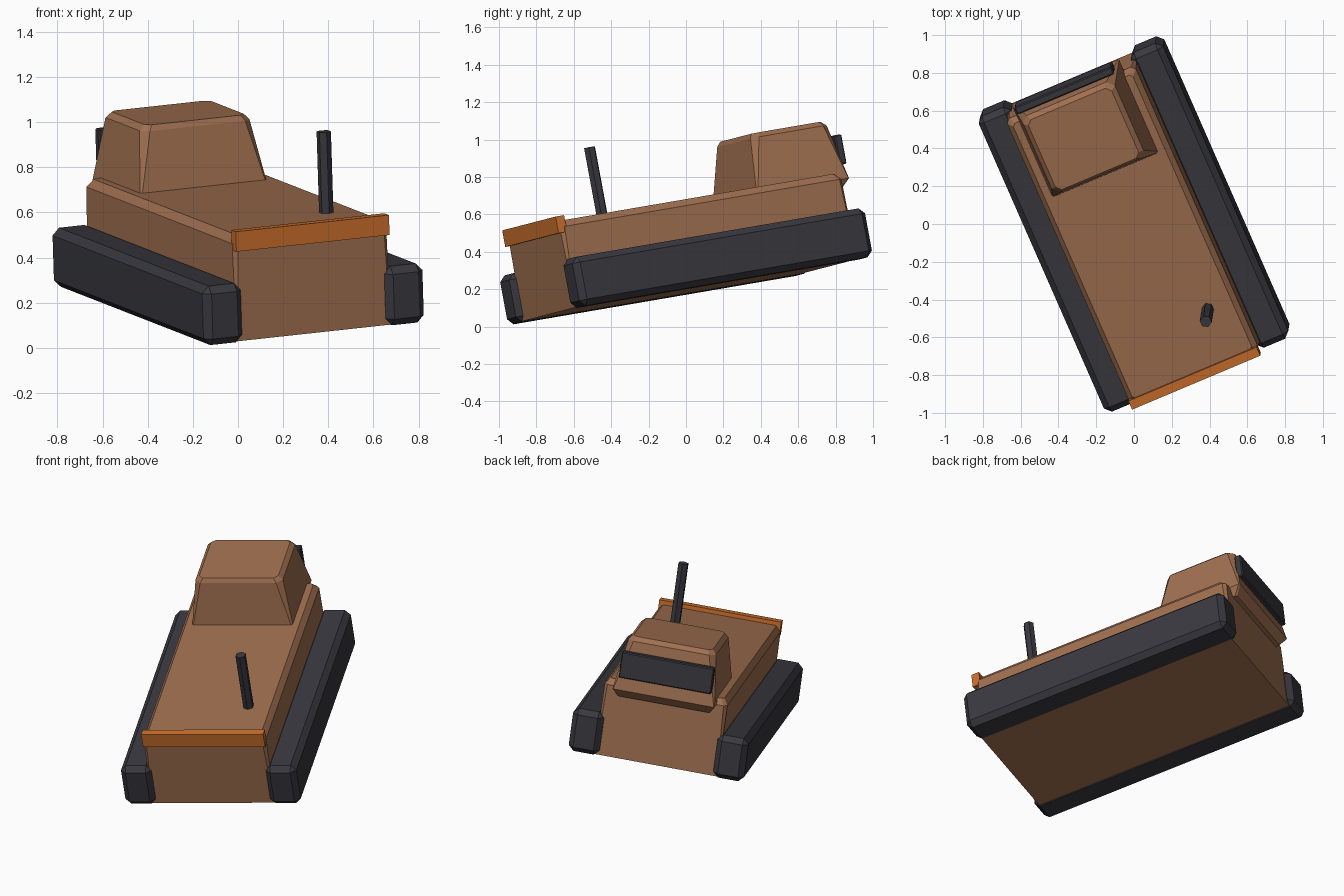
import bpy, bmesh
from mathutils import Matrix, Vector

if "Cube" in bpy.data.objects:
    bpy.data.objects.remove(bpy.data.objects["Cube"])


def material(name, rgb):
    m = bpy.data.materials.new(name)
    m.use_nodes = True
    m.diffuse_color = (*rgb, 1)
    m.node_tree.nodes["Principled BSDF"].inputs["Base Color"].default_value = (*rgb, 1)
    return m


brown = material("brown paint", (0.35, 0.16, 0.08))
dark = material("dark rubber", (0.04, 0.04, 0.05))
orange = material("orange paint", (0.6, 0.16, 0.025))

# The vehicle stands tilted: width, length (towards the rear) and up axes
side = Vector((0.917, 0.386, 0.1)).normalized()
rear = Vector((-0.397, 0.904, 0.155))
rear = (rear - side * rear.dot(side)).normalized()
up = side.cross(rear)
place = Matrix((side, rear, up)).transposed().to_4x4() @ Matrix.Translation((0.033, 0, 0))


def finish(bm, name, mat):
    bmesh.ops.recalc_face_normals(bm, faces=bm.faces)
    mesh = bpy.data.meshes.new(name)
    bm.to_mesh(mesh)
    bm.free()
    mesh.materials.append(mat)
    ob = bpy.data.objects.new(name, mesh)
    bpy.context.collection.objects.link(ob)
    ob.matrix_world = place
    return ob


def box(name, mat, lo, hi, bevel=0):
    lo, hi = Vector(lo), Vector(hi)
    bm = bmesh.new()
    bmesh.ops.create_cube(bm, size=1)
    bmesh.ops.scale(bm, vec=hi - lo, verts=bm.verts)
    bmesh.ops.translate(bm, vec=(lo + hi) / 2, verts=bm.verts)
    if bevel:
        bmesh.ops.bevel(bm, geom=bm.edges[:], offset=bevel, segments=1, affect='EDGES')
    return finish(bm, name, mat)


def loft(name, mat, rings):
    """Stack corner-cut rectangles: height, front, back, half width, corner cut."""
    bm = bmesh.new()
    loops = []
    for z, f, b, w, c in rings:
        pts = [(-w + c, f), (w - c, f), (w, f + c), (w, b - c),
               (w - c, b), (-w + c, b), (-w, b - c), (-w, f + c)]
        loops.append([bm.verts.new((x, y, z)) for x, y in pts])
    for a, b in zip(loops, loops[1:]):
        for i in range(8):
            j = (i + 1) % 8
            bm.faces.new((a[i], a[j], b[j], b[i]))
    bm.faces.new(loops[0])
    bm.faces.new(loops[-1])
    return finish(bm, name, mat)


# Body and cabin
loft("hull", brown, [(0.188, -0.785, 0.88, 0.372, 0.003),
                     (0.625, -0.785, 0.88, 0.372, 0.02),
                     (0.66, -0.76, 0.85, 0.345, 0.015)])
loft("cabin", brown, [(0.575, 0.4, 0.905, 0.28, 0.01),
                      (0.625, 0.4, 0.945, 0.31, 0.005),
                      (0.925, 0.455, 0.905, 0.265, 0.035),
                      (0.95, 0.47, 0.88, 0.24, 0.025)])

# Tracks
for name, s in (("left_track", 1), ("right_track", -1)):
    xs = sorted((s * 0.345, s * 0.532))
    box(name, dark, (xs[0], -0.815, 0.184), (xs[1], 0.915, 0.45), 0.032)

# Front bar and rear window
box("front_bar", orange, (-0.37, -0.805, 0.595), (0.37, -0.755, 0.685))
box("rear_window", dark, (-0.28, 0.918, 0.705), (0.28, 0.96, 0.865), 0.006)

# Exhaust pipe
bm = bmesh.new()
bmesh.ops.create_cone(bm, cap_ends=True, segments=6, radius1=0.032, radius2=0.032, depth=0.4)
bmesh.ops.translate(bm, vec=(0.212, -0.469, 0.825), verts=bm.verts)
finish(bm, "exhaust_pipe", dark)
